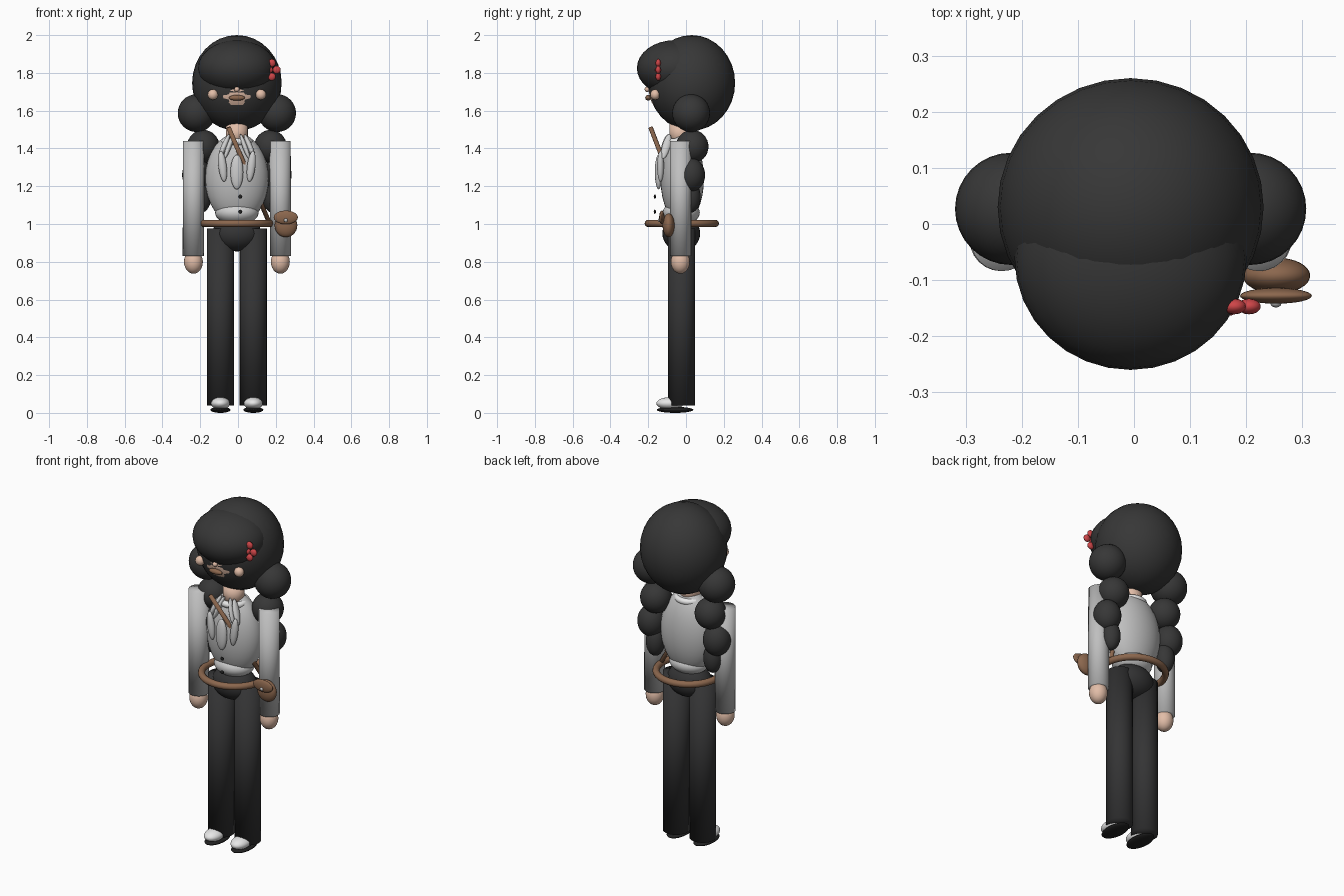
import bpy, math
from mathutils import Vector

CX, CY = -0.006, -0.025   # body axis


def material(name, rgb):
    m = bpy.data.materials.new(name)
    m.diffuse_color = (*rgb, 1)
    return m


HAIR = material("hair black", (0.038, 0.038, 0.038))
TROUSER = material("trouser black", (0.034, 0.034, 0.035))
SHIRT = material("shirt grey", (0.52, 0.52, 0.52))
WHITE = material("white", (0.8, 0.8, 0.8))
SCARF = material("scarf pale grey", (0.62, 0.62, 0.62))
SKIN = material("skin", (0.76, 0.51, 0.39))
LEATHER = material("leather brown", (0.26, 0.135, 0.075))
RED = material("flower red", (0.62, 0.06, 0.065))
BLACK = material("sole black", (0.015, 0.015, 0.015))


def finish(name, mat):
    o = bpy.context.object
    o.name = name
    o.data.materials.append(mat)
    bpy.ops.object.shade_smooth()
    return o


def ball(name, loc, radii, mat, rot=(0, 0, 0), seg=32):
    bpy.ops.mesh.primitive_uv_sphere_add(segments=seg, ring_count=seg // 2, radius=1,
                                         location=loc, rotation=rot)
    bpy.context.object.scale = radii
    return finish(name, mat)


def rod(name, a, b, r, mat, sides=24):
    a, b = Vector(a), Vector(b)
    d = b - a
    bpy.ops.mesh.primitive_cylinder_add(vertices=sides, radius=r, depth=d.length,
                                        location=(a + b) / 2,
                                        rotation=d.to_track_quat('Z', 'Y').to_euler())
    return finish(name, mat)


def ring(name, loc, major, minor, mat):
    bpy.ops.mesh.primitive_torus_add(location=loc, major_radius=major, minor_radius=minor,
                                     major_segments=40, minor_segments=12)
    return finish(name, mat)


# Head, hair cap and fringe
ball("head", (CX, 0, 1.71), (0.19, 0.197, 0.17), SKIN)
ball("hair_cap", (CX, 0.03, 1.747), (0.237, 0.23, 0.253), HAIR)
ball("hair_fringe", (CX, -0.06, 1.825), (0.207, 0.2, 0.148), HAIR)
ball("nose", (CX, -0.205, 1.713), (0.014, 0.014, 0.014), SKIN, seg=16)
ball("mouth", (CX, -0.2, 1.668), (0.043, 0.016, 0.015), LEATHER, seg=16)

# Hair flower: five petals round a centre
for i in range(5):
    t = math.radians(72 * i)
    ball("petal", (0.167 + 0.038 * math.cos(t), -0.147, 1.816 + 0.038 * math.sin(t)),
         (0.021, 0.014, 0.021), RED, seg=16)
ball("flower_centre", (0.167, -0.15, 1.816), (0.018, 0.014, 0.018), RED, seg=16)

# Torso, waist, hips, neck and collar
rod("neck", (CX, -0.03, 1.42), (CX, -0.03, 1.54), 0.058, SKIN)
ball("torso", (CX, -0.02, 1.24), (0.168, 0.115, 0.24), SHIRT)
ball("waist", (CX, -0.025, 1.06), (0.115, 0.098, 0.065), SCARF)
ball("hips", (CX, CY, 0.95), (0.13, 0.1, 0.095), TROUSER)
ring("collar", (CX, -0.03, 1.435), 0.068, 0.018, WHITE)
for z in (1.145, 1.065):
    ball("button", (0.012, -0.165, z), (0.011, 0.006, 0.011), BLACK, seg=12)

# Scarf tails hanging at the chest
ball("scarf_tail_middle", (CX, -0.145, 1.275), (0.034, 0.02, 0.092), SCARF, seg=24)

for s in (-1, 1):
    def X(d):
        return CX + s * d

    ball("cheek", (X(0.127), -0.163, 1.685), (0.028, 0.026, 0.028), SKIN, seg=16)
    ball("scarf_tail_side", (X(0.076), -0.135, 1.305), (0.022, 0.018, 0.082), SCARF,
         (0, s * 0.12, 0), 24)
    ball("scarf_fold_outer", (X(0.068), -0.105, 1.41), (0.015, 0.022, 0.072), SCARF,
         (-0.25, -s * 0.4, 0), 24)
    ball("scarf_fold_inner", (X(0.042), -0.11, 1.41), (0.013, 0.02, 0.072), SCARF,
         (-0.25, -s * 0.35, 0), 24)

    # Braids: a chain of shrinking lobes
    for d, y, z, r, h in ((0.213, 0.027, 1.587, 0.1, 0.1), (0.178, 0.033, 1.41, 0.086, 0.088),
                          (0.214, 0.025, 1.26, 0.076, 0.09), (0.188, 0.025, 1.145, 0.052, 0.085)):
        ball("braid_lobe", (X(d), y, z), (r, r, h), HAIR)

    # Arms and hands
    rod("sleeve", (X(0.231), -0.028, 0.83), (X(0.229), -0.028, 1.44), 0.056, SHIRT)
    ball("hand", (X(0.23), -0.03, 0.8), (0.05, 0.05, 0.063), SKIN, seg=24)

    # Legs and shoes
    rod("trouser_leg", (X(0.087), -0.024, 0.04), (X(0.087), -0.024, 0.975), 0.072, TROUSER)
    ball("shoe_upper", (X(0.087), -0.085, 0.05), (0.05, 0.072, 0.033), WHITE, seg=24)
    ball("shoe_sole", (X(0.087), -0.058, 0.016), (0.053, 0.097, 0.016), BLACK, seg=24)

# Belt, diagonal strap and pouch
ring("belt", (CX, -0.022, 1.003), 0.178, 0.019, LEATHER)
rod("shoulder_strap", (-0.05, -0.187, 1.51), (0.16, 0.0, 1.02), 0.012, LEATHER, 16)
ball("pouch_body", (0.254, -0.092, 0.993), (0.06, 0.032, 0.063), LEATHER)
ball("pouch_flap", (0.253, -0.128, 1.035), (0.064, 0.014, 0.036), LEATHER)
ball("pouch_clasp", (0.253, -0.141, 1.02), (0.01, 0.008, 0.01), SHIRT, seg=12)
